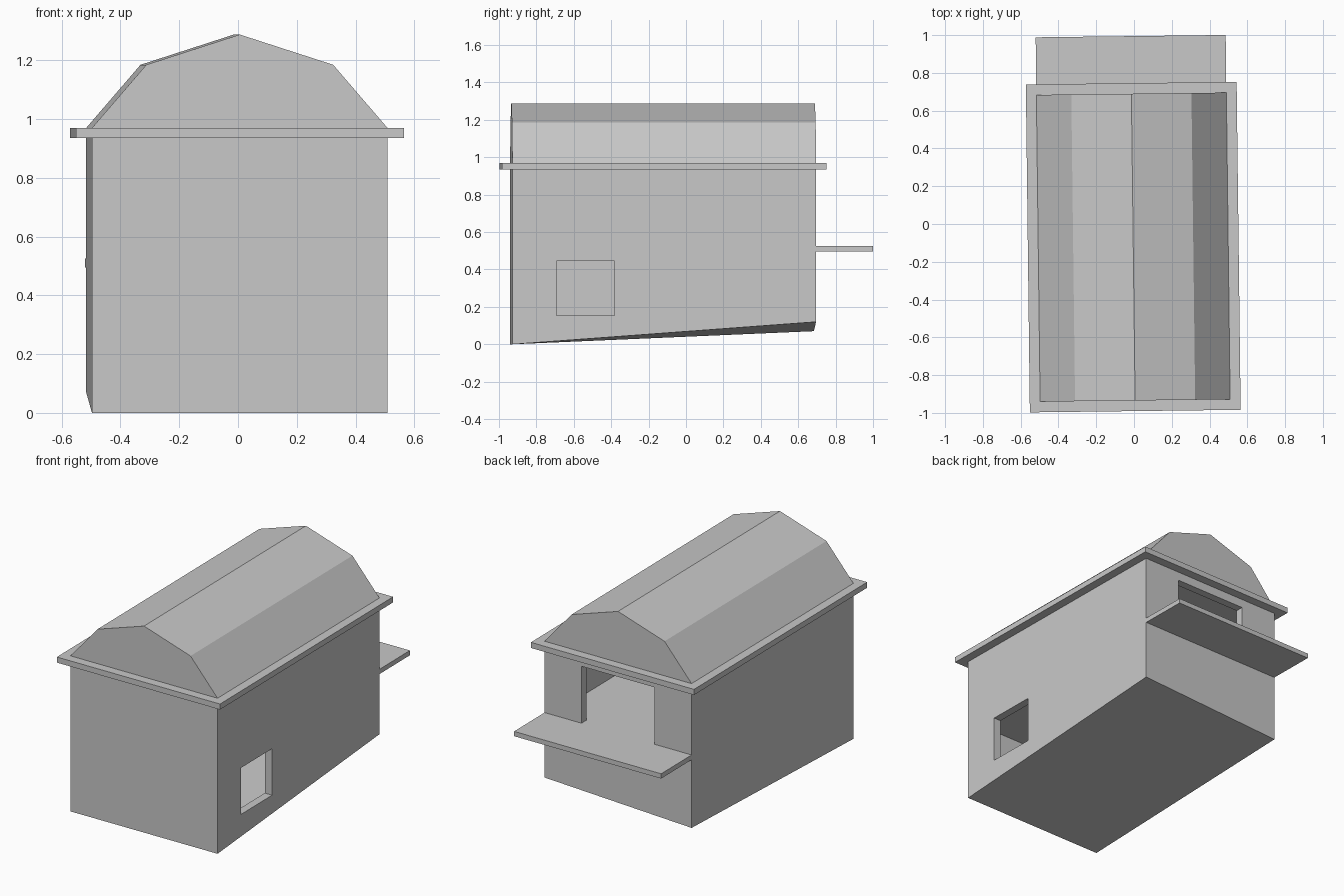
import bpy
import bmesh
import math

default = bpy.data.objects.get("Cube")
if default:
    bpy.data.objects.remove(default)

grey = bpy.data.materials.new("plain grey")
grey.use_nodes = True
colour = (0.58, 0.58, 0.58, 1)
grey.diffuse_color = colour
grey.node_tree.nodes["Principled BSDF"].inputs["Base Color"].default_value = colour

HALF_W, HALF_L = 0.503, 0.812      # body half width and half length
WALL = 0.05
EAVE_BOTTOM, EAVE_TOP = 0.935, 0.97
CENTRE = (-0.004, -0.1225, 0)
YAW = math.radians(0.7)            # the whole building stands slightly turned


def add_object(name, bm):
    bmesh.ops.recalc_face_normals(bm, faces=bm.faces)
    mesh = bpy.data.meshes.new(name)
    bm.to_mesh(mesh)
    bm.free()
    mesh.materials.append(grey)
    obj = bpy.data.objects.new(name, mesh)
    obj.location = CENTRE
    obj.rotation_euler.z = YAW
    bpy.context.collection.objects.link(obj)
    return obj


def ground(x, y):
    """Height of the sloping underside."""
    along = (y + HALF_L) / (2 * HALF_L)
    return along * (0.095 + 0.025 * x / HALF_W)


def box(name, xs, ys, zs, sloped=False):
    bm = bmesh.new()
    bmesh.ops.create_cube(bm, size=1)
    for v in bm.verts:
        low = v.co.z < 0
        v.co = [r[0] if c < 0 else r[1] for c, r in zip(v.co, (xs, ys, zs))]
        if sloped and low:
            v.co.z += ground(v.co.x, v.co.y)
    return add_object(name, bm)


def cut(target, cutter):
    cutter.hide_render = True
    mod = target.modifiers.new("cut", "BOOLEAN")
    mod.operation = "DIFFERENCE"
    mod.solver = "EXACT"
    mod.object = cutter
    bpy.context.view_layer.objects.active = target
    bpy.ops.object.modifier_apply(modifier=mod.name)
    bpy.data.objects.remove(cutter)


# Hollow walls with a sloping floor
walls = box("walls", (-HALF_W, HALF_W), (-HALF_L, HALF_L), (0, EAVE_BOTTOM), True)
in_w, in_l = HALF_W - WALL, HALF_L - WALL
cut(walls, box("room_cutter", (-in_w, in_w), (-in_l, in_l), (0.02, 1.1), True))

# Side window and rear doorway
cut(walls, box("window_cutter", (in_w - 0.02, HALF_W + 0.1), (-0.575, -0.265), (0.155, 0.445)))
cut(walls, box("doorway_cutter", (-0.25, 0.25), (in_l - 0.02, HALF_L + 0.1), (0.51, 0.88)))

# Upper floor running out into a rear balcony
box("upper_floor", (-in_w, in_w), (-in_l, in_l), (0.495, 0.525))
box("doorway_sill", (-0.25, 0.25), (in_l, HALF_L), (0.495, 0.525))
box("balcony", (-HALF_W, HALF_W), (HALF_L, 1.117), (0.495, 0.525))

# Overhanging eave slab
box("eave_slab", (-0.558, 0.558), (-0.868, 0.868), (EAVE_BOTTOM, EAVE_TOP))

# Barn roof: extruded gable profile
bm = bmesh.new()
half = [(HALF_W, EAVE_TOP), (0.318, 1.185)]
profile = half + [(0, 1.288)] + [(-x, z) for x, z in reversed(half)]
gable = bm.faces.new([bm.verts.new((x, -HALF_L, z)) for x, z in profile])
ext = bmesh.ops.extrude_face_region(bm, geom=[gable], use_keep_orig=True)
moved = [g for g in ext["geom"] if isinstance(g, bmesh.types.BMVert)]
bmesh.ops.translate(bm, verts=moved, vec=(0, 2 * HALF_L, 0))
add_object("barn_roof", bm)
